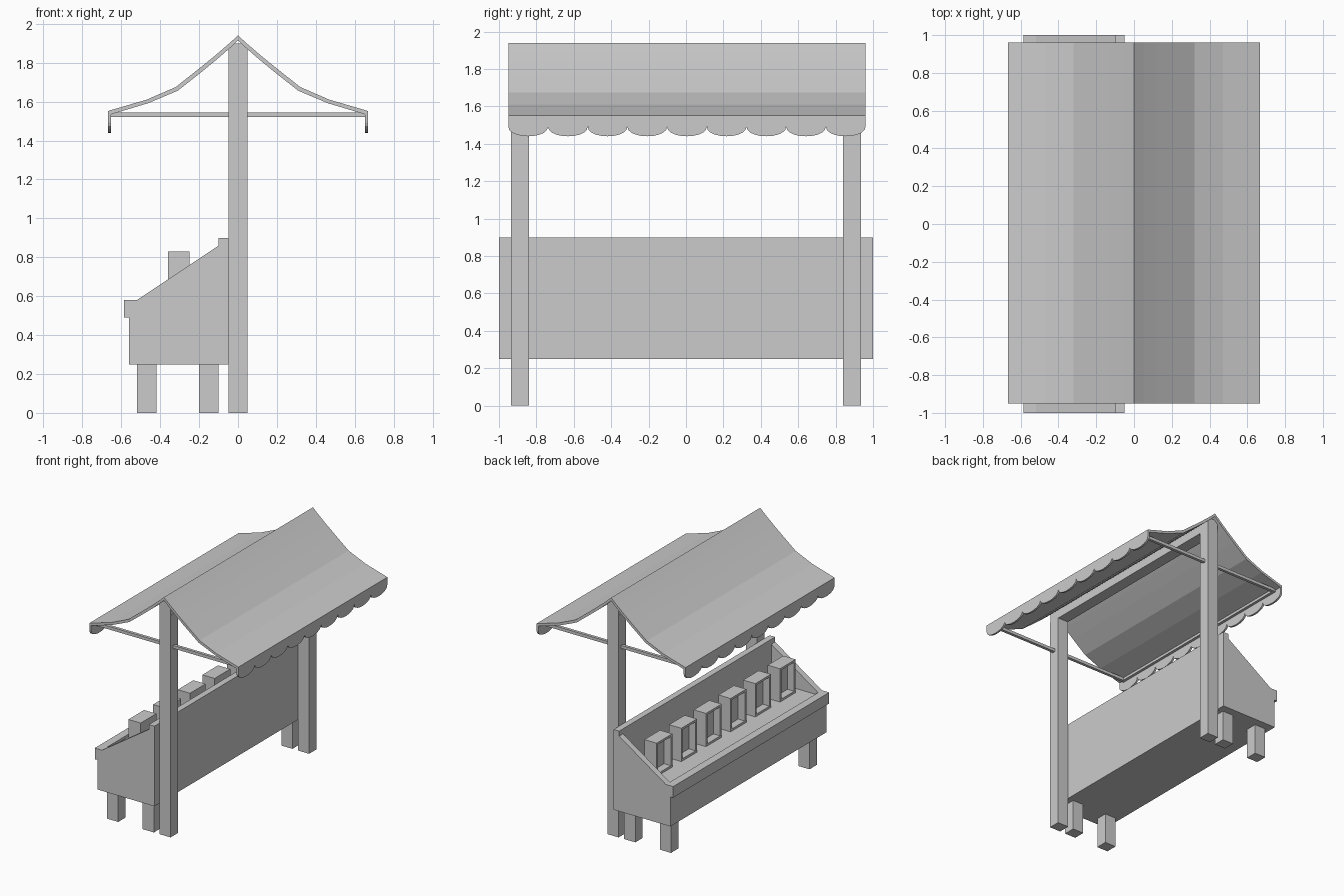
import bpy, bmesh, math

if "Cube" in bpy.data.objects:
    bpy.data.objects.remove(bpy.data.objects["Cube"])


def finish(bm, name):
    bmesh.ops.recalc_face_normals(bm, faces=bm.faces)
    me = bpy.data.meshes.new(name)
    bm.to_mesh(me)
    bm.free()
    ob = bpy.data.objects.new(name, me)
    bpy.context.collection.objects.link(ob)
    return ob


def prism(bm, pts, vec):
    """Extrude a closed outline of 3D points along vec."""
    a = [bm.verts.new(p) for p in pts]
    b = [bm.verts.new([p[i] + vec[i] for i in range(3)]) for p in pts]
    n = len(pts)
    bm.faces.new(a)
    bm.faces.new(b[::-1])
    for i in range(n):
        j = (i + 1) % n
        bm.faces.new((a[i], b[i], b[j], a[j]))


def profile(name, xz, y0, y1):
    bm = bmesh.new()
    prism(bm, [(x, y0, z) for x, z in xz], (0, y1 - y0, 0))
    return finish(bm, name)


def box(name, x0, x1, y0, y1, z0, z1):
    return profile(name, [(x0, z0), (x1, z0), (x1, z1), (x0, z1)], y0, y1)


# Counter: body, back board, front lip, sloped end panels
box("counter_body", -0.56, -0.10, -0.95, 0.95, 0.25, 0.56)
box("counter_back_board", -0.10, -0.05, -1, 1, 0.25, 0.90)
box("counter_front_lip", -0.585, -0.52, -1, 1, 0.49, 0.58)
end = [(-0.56, 0.25), (-0.10, 0.25), (-0.10, 0.86), (-0.52, 0.58), (-0.56, 0.58)]
box("counter_front_board", -0.56, -0.54, -0.95, 0.95, 0.25, 0.50)
for s in (-1, 1):
    profile("counter_end_panel", end, s * 0.95, s * 1.0)
    for x in (-0.52, -0.20):
        box("counter_leg", x, x + 0.10, s * 0.84, s * 0.935, 0, 0.25)

# Six open-fronted display boxes
for i in range(6):
    y = (i - 2.5) * 0.316
    ob = box("display_box", -0.36, -0.25, y - 0.10, y + 0.10, 0.56, 0.83)
    bm = bmesh.new()
    bm.from_mesh(ob.data)
    front = [f for f in bm.faces if f.normal.x < -0.9]
    bmesh.ops.inset_region(bm, faces=front, thickness=0.025)
    for v in front[0].verts:
        v.co.x += 0.06
    # give the recess straight side walls
    ext = bmesh.ops.inset_region(bm, faces=front, thickness=0.0)
    bm.free()
    bm = bmesh.new()
    bm.from_mesh(ob.data)
    front = [f for f in bm.faces if f.normal.x < -0.9]
    bmesh.ops.inset_region(bm, faces=front, thickness=0.025)
    bmesh.ops.inset_region(bm, faces=front, thickness=0.001)
    for v in front[0].verts:
        v.co.x += 0.06
    bm.to_mesh(ob.data)
    bm.free()

# Posts, cross bars, ridge beam and eave bars
for s in (-1, 1):
    box("post", -0.05, 0.05, s * 0.84, s * 0.935, 0, 1.80)
    box("cross_bar", -0.65, 0.65, s * 0.89 - 0.012, s * 0.89 + 0.012, 1.52, 1.545)
    box("eave_bar", s * 0.63, s * 0.652, -0.90, 0.90, 1.52, 1.545)
profile("ridge_beam", [(-0.048, 1.80), (0.048, 1.80), (0.048, 1.87),
                       (0.017, 1.90), (-0.017, 1.90), (-0.048, 1.87)], -0.935, 0.935)

# Canopy: nine sagging cloth strips per side, each with a scalloped valance
top = [(0, 1.94), (0.05, 1.895), (0.12, 1.835), (0.20, 1.77),
       (0.32, 1.675), (0.47, 1.61), (0.668, 1.552)]
under = [(0.668, 1.53), (0.462, 1.592), (0.31, 1.656), (0.188, 1.752),
         (0.11, 1.816), (0.04, 1.877), (0, 1.915)]
Y0, Y1, N = -0.95, 0.96, 9
w = (Y1 - Y0) / N
for s in (-1, 1):
    for i in range(N):
        y0 = Y0 + i * w
        profile("canopy_strip", [(s * x, z) for x, z in top + under], y0, y0 + w)
        arc = [(s * 0.652, y0 + w / 2 - w / 2 * math.cos(math.pi * k / 10),
                1.492 - 0.052 * math.sin(math.pi * k / 10) ** 0.9) for k in range(11)]
        bm = bmesh.new()
        prism(bm, arc + [(s * 0.652, y0 + w, 1.545), (s * 0.652, y0, 1.545)],
              (s * 0.016, 0, 0))
        finish(bm, "canopy_valance")
